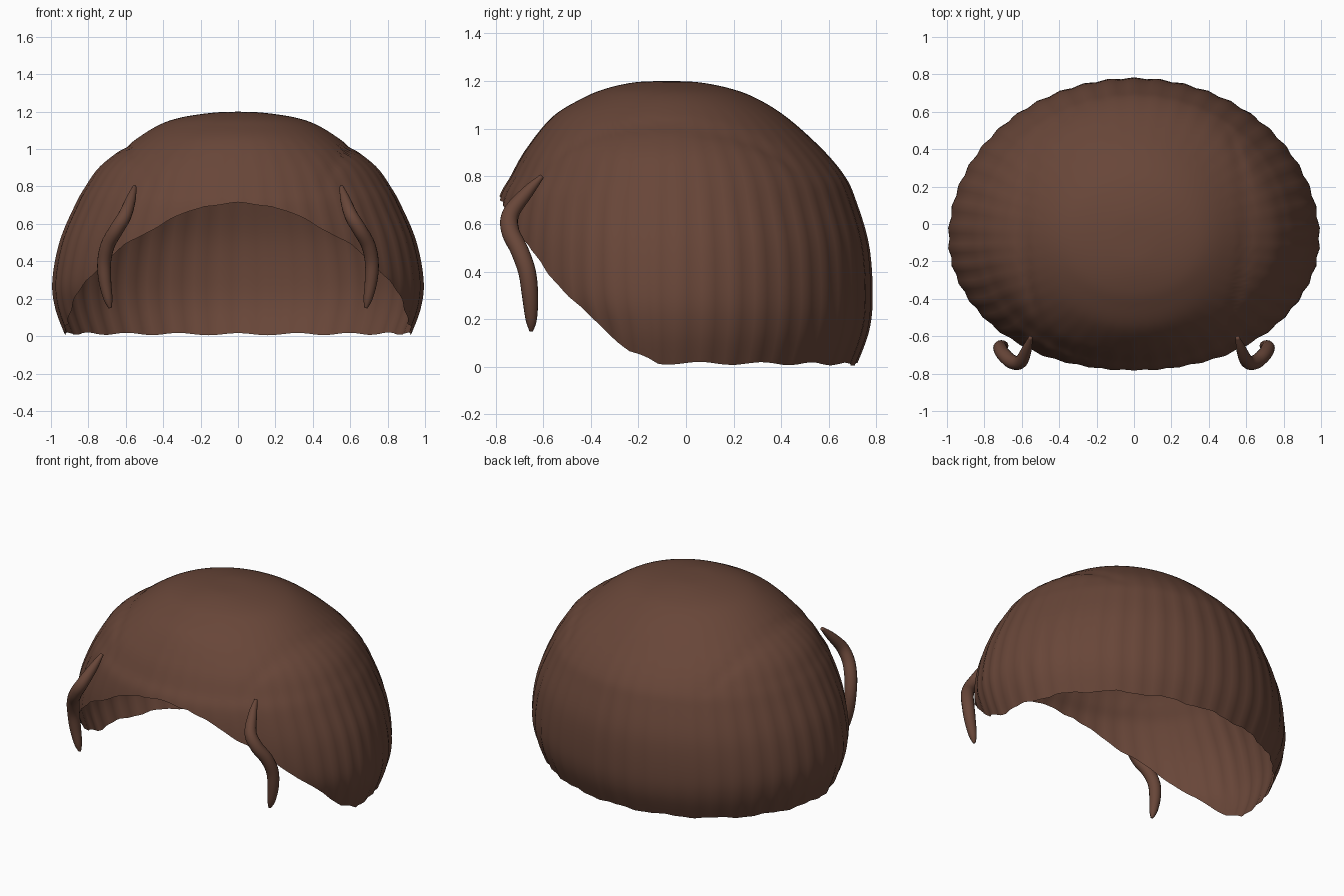
import bpy, bmesh, math
from mathutils import Vector

if "Cube" in bpy.data.objects:
    bpy.data.objects.remove(bpy.data.objects["Cube"])

brown = bpy.data.materials.new("dark brown hair")
brown.diffuse_color = (0.138, 0.061, 0.040, 1)
brown.use_nodes = True
brown.node_tree.nodes["Principled BSDF"].inputs["Base Color"].default_value = brown.diffuse_color

YC = -0.08  # crown position
# dome profile: height, half width, depth to front, depth to back
PROFILE = [
    (1.2, 0, 0, 0), (1.195, .13, .13, .13), (1.17, .30, .25, .26),
    (1.13, .42, .35, .37), (1.05, .55, .48, .50), (.915, .73, .59, .65),
    (.8, .815, .655, .745), (.7, .87, .705, .79), (.51, .95, .73, .845),
    (.3, .99, .715, .86), (.15, .975, .63, .845), (0, .92, .55, .79)]
# hairline height by angle from the front
RIM = [(0, .71), (.2, .70), (.42, .62), (.66, .5), (.87, .36),
       (1.15, .15), (1.3, .065), (1.5, .015), (3.2, .01)]


def spline(points, u):
    i = min(int(u), len(points) - 2)
    t = u - i
    p = [points[max(0, min(len(points) - 1, i + k))] for k in (-1, 0, 1, 2)]
    return [0.5 * (2 * b + (c - a) * t + (2 * a - 5 * b + 4 * c - d) * t * t
                   + (3 * b - a - 3 * c + d) * t ** 3) for a, b, c, d in zip(*p)]


def rim_height(angle):
    for (a0, z0), (a1, z1) in zip(RIM, RIM[1:]):
        if angle <= a1:
            return z0 + (z1 - z0) * (angle - a0) / (a1 - a0)
    return RIM[-1][1]


def rim_param(z):
    lo, hi = 0, len(PROFILE) - 1
    for _ in range(30):
        mid = (lo + hi) / 2
        if spline(PROFILE, mid)[0] > z:
            lo = mid
        else:
            hi = mid
    return lo


def dome_point(u, th):
    z, a, f, b = spline(PROFILE, u)
    c, s = math.cos(th), math.sin(th)
    # combed ripples fading out at the crown, plus a soft parting groove per side
    fade = max(0, min(1, (1.12 - z) / 0.5))
    k = 1 + 0.005 * fade * math.cos(46 * th)
    x, y = a * s * k, YC - (f if c > 0 else b) * c * k
    groove = math.exp(-((abs(x) - 0.6 + 0.35 * y * y) / 0.025) ** 2)
    if z > 0.75:
        z -= 0.010 * groove * min(1, (z - 0.75) / 0.15)
    return x, y, z


def finish(obj):
    obj.data.materials.append(brown)
    for p in obj.data.polygons:
        p.use_smooth = True


# hair cap: open thin shell
N, ROWS = 184, 56
bm = bmesh.new()
pole = bm.verts.new((0, YC, 1.2))
cols = []
for j in range(N):
    th = 2 * math.pi * j / N
    ang = min(th, 2 * math.pi - th)
    end = rim_param(rim_height(ang) + 0.006 * math.cos(18 * th))
    cols.append([bm.verts.new(dome_point(end * i / ROWS, th)) for i in range(1, ROWS + 1)])
for j in range(N):
    p, q = cols[j], cols[(j + 1) % N]
    bm.faces.new((pole, p[0], q[0]))
    for i in range(ROWS - 1):
        bm.faces.new((p[i], p[i + 1], q[i + 1], q[i]))
me = bpy.data.meshes.new("hair_cap")
bm.to_mesh(me)
bm.free()
cap = bpy.data.objects.new("hair_cap", me)
bpy.context.collection.objects.link(cap)
finish(cap)

# loose locks in front of the temples: x, y, z, radius
LOCK = [(.553, -.605, .80, .010), (.572, -.665, .735, .026), (.605, -.735, .645, .036),
        (.65, -.738, .57, .038), (.695, -.70, .49, .038), (.715, -.668, .40, .037),
        (.712, -.655, .30, .034), (.695, -.65, .20, .024), (.683, -.65, .15, .008)]


def lock(name, side):
    bm = bmesh.new()
    rings = []
    steps, sides = 48, 16
    for i in range(steps + 1):
        u = (len(LOCK) - 1) * i / steps
        x, y, z, r = spline(LOCK, u)
        ahead = Vector(spline(LOCK, min(u + .05, len(LOCK) - 1))[:3])
        behind = Vector(spline(LOCK, max(u - .05, 0))[:3])
        d = (ahead - behind).normalized()
        e1 = d.cross(Vector((0, 1, 0))).normalized()
        e2 = d.cross(e1)
        ring = []
        for k in range(sides):
            t = 2 * math.pi * k / sides
            v = Vector((x, y, z)) + r * (math.cos(t) * e1 + math.sin(t) * e2)
            ring.append(bm.verts.new((v.x * side, v.y, v.z)))
        rings.append(ring)
    for a, b in zip(rings, rings[1:]):
        for k in range(sides):
            m = (k + 1) % sides
            bm.faces.new((a[k], a[m], b[m], b[k]))
    bm.faces.new(rings[0])
    bm.faces.new(rings[-1])
    bmesh.ops.recalc_face_normals(bm, faces=bm.faces)
    me = bpy.data.meshes.new(name)
    bm.to_mesh(me)
    bm.free()
    obj = bpy.data.objects.new(name, me)
    bpy.context.collection.objects.link(obj)
    finish(obj)


lock("right_lock", 1)
lock("left_lock", -1)
